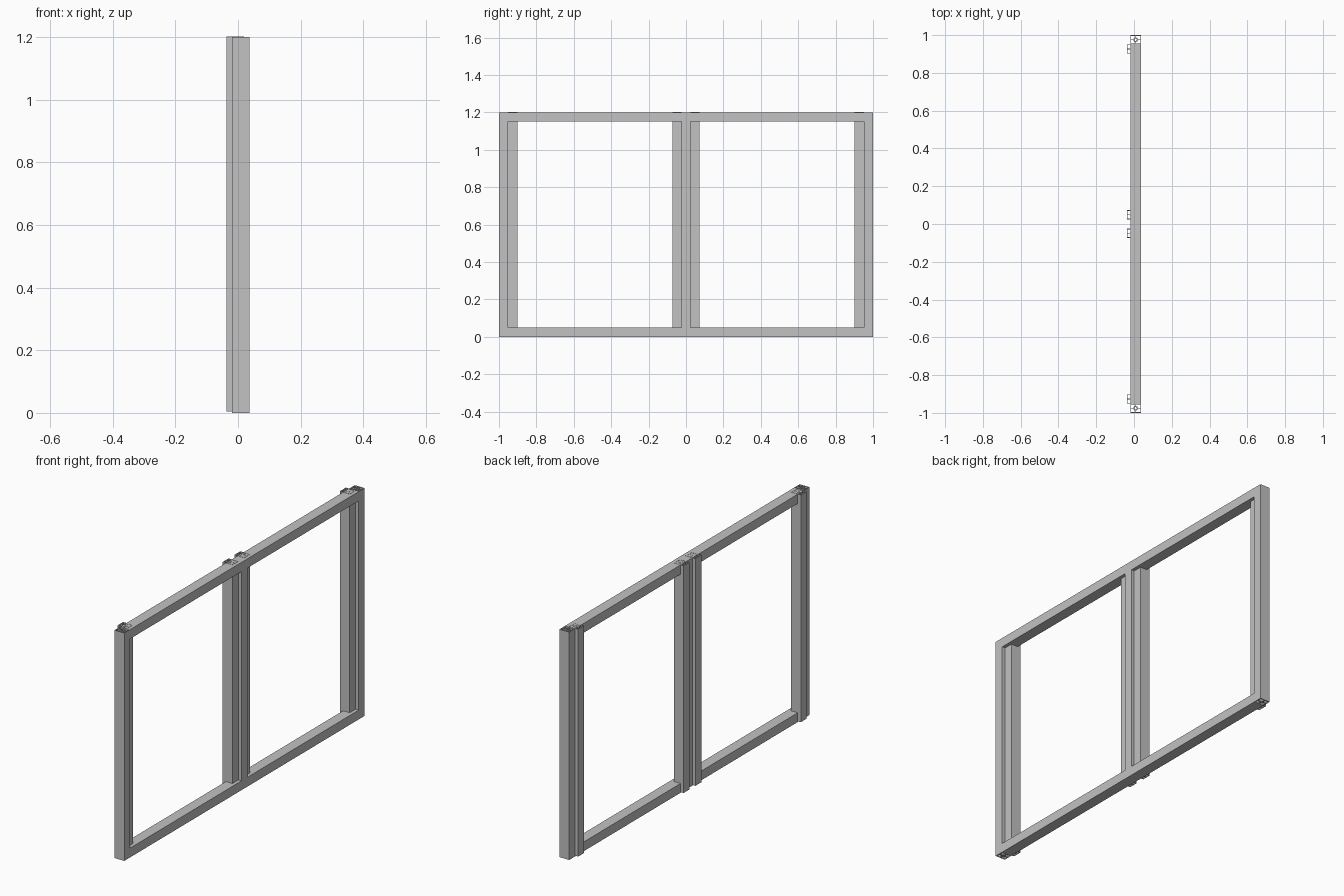
import bpy
import bmesh
from math import cos, sin, pi
from mathutils import Matrix, Vector

cube = bpy.data.objects.get("Cube")
if cube:
    bpy.data.objects.remove(cube, do_unlink=True)

metal = bpy.data.materials.new("grey aluminium")
metal.use_nodes = True
grey = (0.54, 0.54, 0.54, 1)
metal.diffuse_color = grey
metal.node_tree.nodes["Principled BSDF"].inputs["Base Color"].default_value = grey

DEPTH, WIDTH, WALL = 0.057, 0.049, 0.004
HEIGHT = 1.2
FRAME_X, SASH_X = 0.009, -0.009


def rectangle(w, d):
    return [(sx * w / 2, sy * d / 2) for sx, sy in ((-1, -1), (1, -1), (1, 1), (-1, 1))]


def circle(r, n=12):
    return [(r * cos(2 * pi * i / n), r * sin(2 * pi * i / n)) for i in range(n)]


def add_ring(bm, outer, inner):
    """Flat band between two matching outlines."""
    a = [bm.verts.new((x, y, 0)) for x, y in outer]
    b = [bm.verts.new((x, y, 0)) for x, y in inner]
    for i in range(len(a)):
        j = (i + 1) % len(a)
        bm.faces.new((a[i], a[j], b[j], b[i]))


def add_web(bm, x0, x1, y0, y1):
    bm.faces.new([bm.verts.new((x, y, 0)) for x, y in ((x0, y0), (x1, y0), (x1, y1), (x0, y1))])


def extrusion(name, length, location, along_y=False):
    """Hollow bar with a central screw channel held by four webs."""
    bm = bmesh.new()
    add_ring(bm, rectangle(DEPTH, WIDTH), rectangle(DEPTH - 2 * WALL, WIDTH - 2 * WALL))
    add_ring(bm, circle(0.012), circle(0.006))
    t = WALL / 2
    for s in (-1, 1):
        add_web(bm, *sorted((s * 0.011, s * (DEPTH / 2 - WALL))), -t, t)
        add_web(bm, -t, t, *sorted((s * 0.011, s * (WIDTH / 2 - WALL))))
    made = bmesh.ops.extrude_face_region(bm, geom=bm.faces[:], use_keep_orig=True)
    verts = [g for g in made["geom"] if isinstance(g, bmesh.types.BMVert)]
    bmesh.ops.translate(bm, verts=verts, vec=Vector((0, 0, length)))
    bmesh.ops.recalc_face_normals(bm, faces=bm.faces[:])
    if along_y:
        bm.transform(Matrix.Rotation(-pi / 2, 4, "X"))
    mesh = bpy.data.meshes.new(name)
    bm.to_mesh(mesh)
    bm.free()
    mesh.materials.append(metal)
    obj = bpy.data.objects.new(name, mesh)
    obj.location = location
    bpy.context.collection.objects.link(obj)
    return obj


# Outer frame: end posts, rails and centre mullion
half = WIDTH / 2
inner = 1 - WIDTH
for side, s in (("front", -1), ("back", 1)):
    extrusion(side + "_end_post", HEIGHT, (FRAME_X, s * (1 - half), 0))
for name, z in (("bottom_rail", half), ("top_rail", HEIGHT - half)):
    extrusion(name, 2 * inner, (FRAME_X, -inner, z), along_y=True)
extrusion("centre_mullion", HEIGHT - 2 * WIDTH, (FRAME_X, 0, WIDTH))

# Offset sash posts beside every upright
for side, s in (("front", -1), ("back", 1)):
    for place, y in (("outer", inner - half), ("inner", WIDTH)):
        extrusion(f"{side}_{place}_sash_post", HEIGHT - 0.003, (SASH_X, s * y, 0.004))
